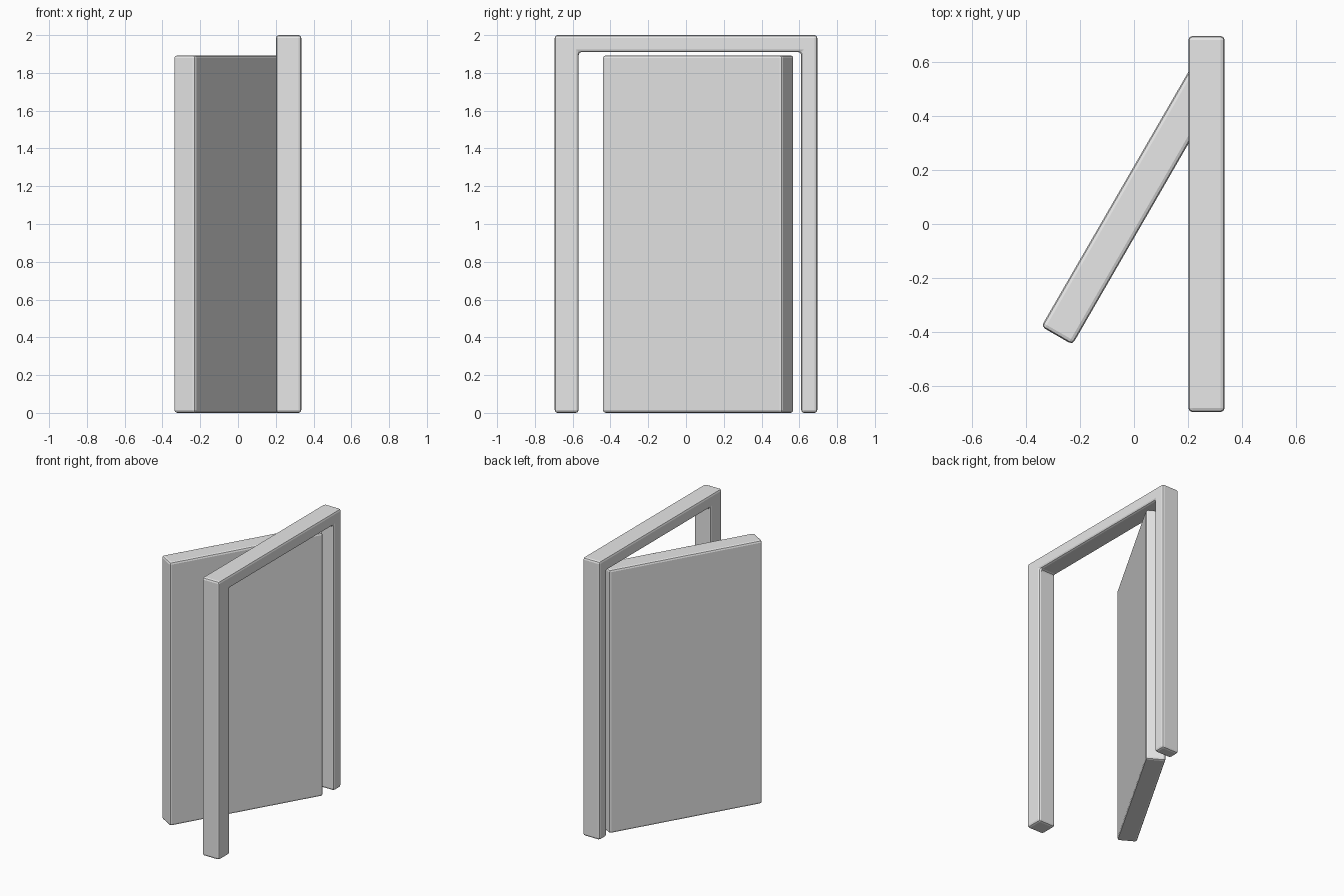
import bpy, bmesh, math
from mathutils import Matrix

if "Cube" in bpy.data.objects:
    bpy.data.objects.remove(bpy.data.objects["Cube"])

grey = bpy.data.materials.new("plain grey")
grey.diffuse_color = (0.8, 0.8, 0.8, 1)
grey.use_nodes = True
grey.node_tree.nodes["Principled BSDF"].inputs["Base Color"].default_value = grey.diffuse_color


def extrude_profile(name, pts, vec, matrix=Matrix()):
    """Extrude a closed outline along vec and soften its edges."""
    bm = bmesh.new()
    face = bm.faces.new([bm.verts.new(p) for p in pts])
    res = bmesh.ops.extrude_face_region(bm, geom=[face])
    bmesh.ops.translate(bm, vec=vec, verts=[v for v in res["geom"] if isinstance(v, bmesh.types.BMVert)])
    bmesh.ops.transform(bm, matrix=matrix, verts=bm.verts)
    bmesh.ops.recalc_face_normals(bm, faces=bm.faces)
    mesh = bpy.data.meshes.new(name)
    bm.to_mesh(mesh)
    bm.free()
    mesh.materials.append(grey)
    obj = bpy.data.objects.new(name, mesh)
    bpy.context.collection.objects.link(obj)
    bev = obj.modifiers.new("soft edges", "BEVEL")
    bev.width = 0.015
    bev.segments = 2
    return obj


# Door frame: uneven upside-down U with a wide latch post and a narrow hinge post
outline = [(-0.695, 0), (-0.695, 2), (0.695, 2), (0.695, 0),
           (0.61, 0), (0.61, 1.91), (-0.568, 1.91), (-0.568, 0)]
extrude_profile("door_frame", [(0.201, y, z) for y, z in outline], (0.134, 0, 0))

# Door leaf, swung open by 30 degrees
w, t = 1.10 / 2, 0.133 / 2
swing = Matrix.Translation((-0.01, 0.064, 0)) @ Matrix.Rotation(math.radians(-30), 4, "Z")
extrude_profile("door_leaf", [(-t, -w, 0), (t, -w, 0), (t, w, 0), (-t, w, 0)], (0, 0, 1.893), swing)
